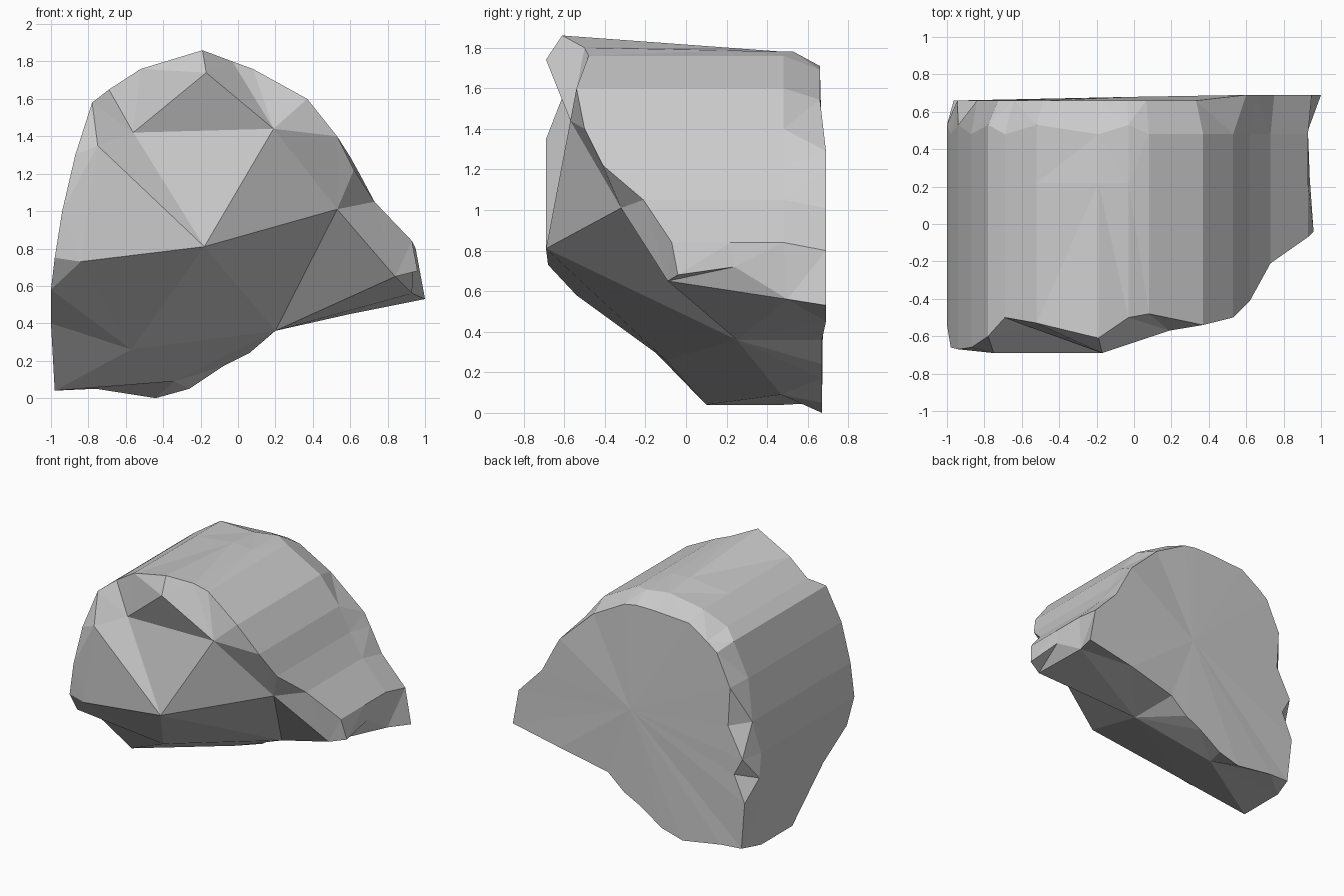
import bpy, bmesh
from mathutils import Vector

if "Cube" in bpy.data.objects:
    bpy.data.objects.remove(bpy.data.objects["Cube"])

# Rock outline, lower left over the crown to the right tip: x, z, y of front rim
outline = [
    (-.98, .04, .10), (-1.0, .40, -.25), (-1.0, .58, -.54), (-.98, .75, -.66),
    (-.94, 1.0, -.67), (-.87, 1.3, -.66), (-.78, 1.58, -.60), (-.69, 1.65, -.50),
    (-.52, 1.76, -.53), (-.19, 1.86, -.61), (-.03, 1.80, -.50), (.08, 1.76, -.48),
    (.37, 1.60, -.54), (.53, 1.40, -.50), (.62, 1.22, -.41), (.73, 1.05, -.21),
    (.93, .84, -.07), (.96, .68, -.04)]
LAST = len(outline) - 1

bm = bmesh.new()
v = {}


def add(name, co):
    v[name] = bm.verts.new(co)


# Rims of the extruded body: front, two middle rings, chipped back edge
centre = Vector((-.1, .9))
for i, (x, z, y) in enumerate(outline):
    front = Vector((x, y, z))
    ym = .48 if i % 2 or i > 11 or i == 0 else .53
    mid = Vector((x, ym, min(z, 1.78)))
    if i < 13:
        s = (.96 if i % 2 else .86) if i < 6 else .92
        flat = centre + (Vector((x, mid.z)) - centre) * s
        back = Vector((flat.x, .66, flat.y))
    else:
        back = Vector((x + .02, .69, z - .04))
    inner = front.lerp(mid, (.22 - y) / (ym - y))
    if i == 0:
        back = Vector((-.93, .65, .06))
    if i == 13:
        back = Vector((.60, .69, 1.29))
    if i == 14:
        back = Vector((.65, .69, 1.20))
    if i == LAST:
        inner, mid, back = Vector((.94, .24, .72)), Vector((.93, .5, .56)), Vector((1, .69, .53))
    for key, co in zip("FIMB", (front, inner, mid, back)):
        add(f"{key}{i}", co)

# Corners of the front facets and sloping underside, and middle of the back
for name, co in {
        "A": (-.18, -.69, .81), "V": (-.84, -.68, .73), "C": (-.75, -.69, 1.35),
        "D": (-.56, -.55, 1.42), "G": (-.17, -.69, 1.74), "E": (.19, -.57, 1.44),
        "H": (.53, -.32, 1.01), "K": (.84, -.09, .65), "L": (.20, .25, .36),
        "U": (-.57, -.10, .26), "R": (-.34, .47, .09), "Z": (0, .68, .9)}.items():
    add(name, co)

# Lower edge of the back
lower = [(-.76, .66, .05), (-.44, .67, 0), (-.26, .67, .05),
         (-.08, .67, .17), (.06, .67, .24), (.20, .67, .36), (.60, .69, .45)]
for i, co in enumerate(lower, 1):
    add(f"b{i}", co)

# Wrapped sides
for a, b in ("FI", "IM", "MB"):
    for i in range(LAST):
        bm.faces.new([v[f"{a}{i}"], v[f"{a}{i+1}"], v[f"{b}{i+1}"], v[f"{b}{i}"]])


# Front, underside and back facets, fanned around a corner
def fan(hub, ring):
    ring = ring.split()
    for p, q in zip(ring, ring[1:]):
        bm.faces.new((v[hub], v[p], v[q]))


fan("U", "F0 F1 F2 V A L R F0")
fan("V", "F2 F3 F4 C A")
fan("C", "F4 F5 F6 D A")
fan("D", "F6 F7 F8 G E A")
fan("G", "F8 F9 F10 E")
fan("E", "F10 F11 F12 F13 H A")
fan("H", "F13 F14 F15 K L A")
fan("K", "F15 F16 F17 I17 M17 L")
fan("R", "F0 I0 M0 b1 b2 b3 b4 L")
fan("L", "b4 b5 b6 b7 M17")
fan("M0", "B0 b1")
fan("M17", "B17 b7")
fan("Z", " ".join(f"B{i}" for i in range(LAST + 1)) + " b7 b6 b5 b4 b3 b2 b1 B0")

bmesh.ops.triangulate(bm, faces=bm.faces[:])
bmesh.ops.recalc_face_normals(bm, faces=bm.faces[:])
mesh = bpy.data.meshes.new("rock")
bm.to_mesh(mesh)
bm.free()
bpy.context.collection.objects.link(bpy.data.objects.new("rock", mesh))
